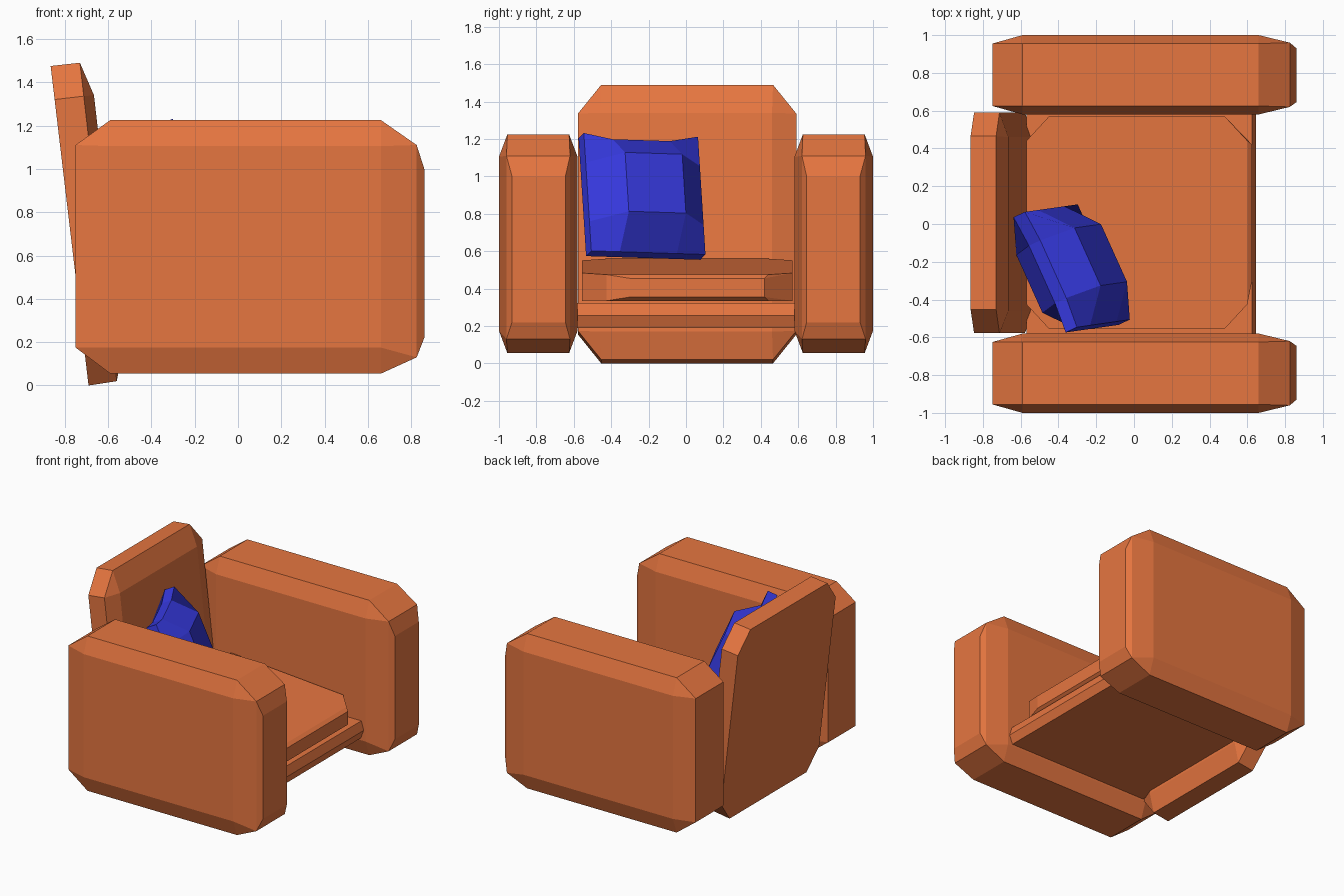
import bpy, bmesh
from mathutils import Vector

if "Cube" in bpy.data.objects:
    bpy.data.objects.remove(bpy.data.objects["Cube"])


def material(name, color):
    m = bpy.data.materials.new(name)
    m.diffuse_color = color
    m.use_nodes = True
    m.node_tree.nodes["Principled BSDF"].inputs["Base Color"].default_value = m.diffuse_color
    return m


orange = material("orange_fabric", (0.79, 0.18, 0.051, 1))
blue = material("blue_fabric", (0.036, 0.04, 0.72, 1))


def finish(bm, name, mat):
    bmesh.ops.recalc_face_normals(bm, faces=bm.faces[:])
    me = bpy.data.meshes.new(name)
    bm.to_mesh(me)
    bm.free()
    me.materials.append(mat)
    ob = bpy.data.objects.new(name, me)
    bpy.context.collection.objects.link(ob)
    return ob


def hull(name, points, mat):
    """Faceted convex block around a few section points."""
    bm = bmesh.new()
    for p in points:
        bm.verts.new(p)
    bmesh.ops.convex_hull(bm, input=bm.verts[:])
    loose = [v for v in bm.verts if not v.link_faces]
    bmesh.ops.delete(bm, geom=loose, context='VERTS')
    bmesh.ops.dissolve_limit(bm, angle_limit=0.03, verts=bm.verts[:], edges=bm.edges[:])
    return finish(bm, name, mat)


def rect(a0, a1, b0, b1):
    return [(a0, b0), (a1, b0), (a1, b1), (a0, b1)]


def octagon(a0, a1, b0, b1, ca, cb):
    return rect(a0 + ca, a1 - ca, b0, b1) + rect(a0, a1, b0 + cb, b1 - cb)


# Arms: sections along x, mirrored left and right
sections = [
    (-0.75, rect(0.625, 0.955, 0.175, 1.11)),
    (-0.59, octagon(0.58, 1.0, 0.055, 1.225, 0.045, 0.12)),
    (0.66, octagon(0.58, 1.0, 0.055, 1.225, 0.045, 0.12)),
    (0.825, rect(0.62, 0.96, 0.13, 1.11)),
    (0.86, rect(0.645, 0.93, 0.22, 1.0)),
]
for side, name in ((-1, "arm_front"), (1, "arm_rear")):
    hull(name, [(x, side * y, z) for x, sec in sections for y, z in sec], orange)

# Base under the seat, with a pointed front edge
base_profile = [(-0.57, 0.19), (0.62, 0.19), (0.645, 0.255), (0.625, 0.322), (-0.57, 0.322)]
hull("seat_base", [(x, y, z) for x, z in base_profile for y in (-0.585, 0.585)], orange)

# Seat cushion, sloping down to the front
cushion = []
for x, y in octagon(-0.57, 0.6, -0.555, 0.57, 0.12, 0.13):
    cushion += [(x, y, 0.335), (x, y, 0.56 - 0.085 * (x + 0.57) / 1.17)]
for y in (-0.3, 0.42):
    cushion += [(0.625, y, 0.355), (0.625, y, 0.455)]
hull("seat_cushion", cushion, orange)

# Leaning backrest: rear and middle octagons plus a smaller front panel
back = []
for x_top, z_top, x_bot, z_bot in ((-0.865, 1.475, -0.69, 0.0), (-0.73, 1.49, -0.56, 0.02)):
    for y, t in octagon(-0.578, 0.59, 0, 1, 0.125, 0.105):
        back.append((x_bot + (x_top - x_bot) * t, y, z_bot + (z_top - z_bot) * t))
for y in (-0.46, 0.46):
    back += [(-0.665, y, 1.34), (-0.53, y, 0.17)]
hull("backrest", back, orange)

# Throw pillow: two bulging 4 x 4 sheets joined round a thin rim, top edge dipped
centre = Vector((-0.33, -0.235, 0.893))
u = Vector((-0.28, 0.62, -0.02)).normalized()
v = Vector((-0.28, -0.04, 0.63)).normalized()
n = u.cross(v).normalized()
levels = (-1, -0.5, 0.5, 1)
bm = bmesh.new()
sheets = []
for s in (-1, 1):
    sheet = []
    for a in levels:
        for b in levels:
            rim = abs(a) == 1 or abs(b) == 1
            depth = 0.036 if rim else 0.185
            dip = 0.91 if b == 1 and abs(a) < 1 else 1
            p = centre + u * a * 0.335 + v * b * dip * 0.345 + n * s * depth
            sheet.append(bm.verts.new(p))
    sheets.append(sheet)
    for i in range(3):
        for j in range(3):
            k = i * 4 + j
            bm.faces.new([sheet[k], sheet[k + 1], sheet[k + 5], sheet[k + 4]])
ring = [0, 1, 2, 3, 7, 11, 15, 14, 13, 12, 8, 4]
for k, l in zip(ring, ring[1:] + ring[:1]):
    bm.faces.new([sheets[0][k], sheets[0][l], sheets[1][l], sheets[1][k]])
finish(bm, "throw_pillow", blue)
